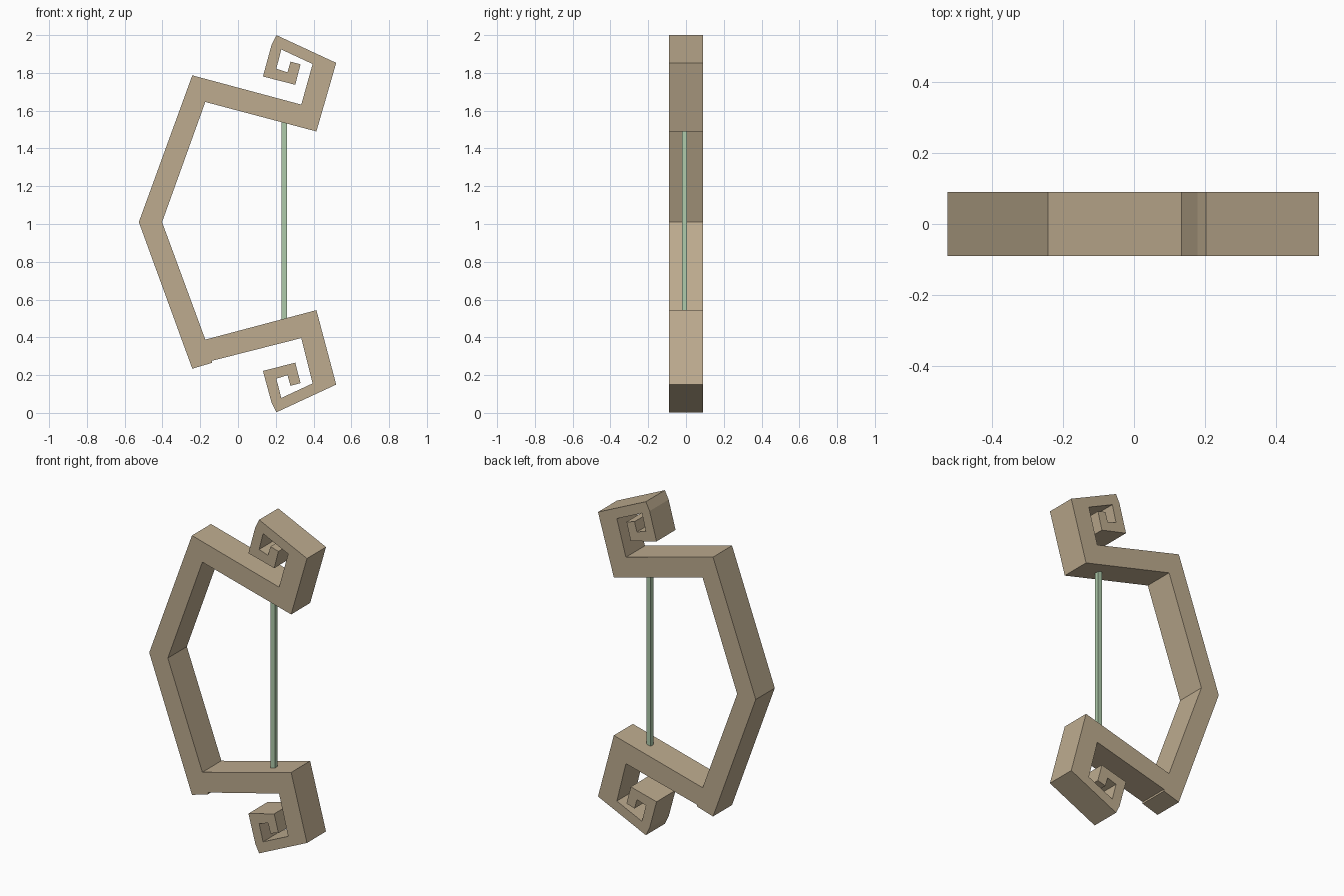
import bpy, bmesh

if "Cube" in bpy.data.objects:
    bpy.data.objects.remove(bpy.data.objects["Cube"])


def material(name, rgb):
    m = bpy.data.materials.new(name)
    m.diffuse_color = (*rgb, 1)
    m.use_nodes = True
    m.node_tree.nodes["Principled BSDF"].inputs["Base Color"].default_value = m.diffuse_color
    return m


def add_object(name, bm, mat):
    bmesh.ops.recalc_face_normals(bm, faces=bm.faces)
    mesh = bpy.data.meshes.new(name)
    bm.to_mesh(mesh)
    bm.free()
    mesh.materials.append(mat)
    obj = bpy.data.objects.new(name, mesh)
    bpy.context.collection.objects.link(obj)
    return obj


wood = material("pale wood", (0.51, 0.41, 0.275))
green = material("pale green", (0.43, 0.60, 0.41))

HALF = 0.09  # half depth of the bow

# Upper limb, outer side, from the grip to the scroll
outer = [(-0.525, 1.01), (-0.242, 1.787), (0.335, 1.632)]
# Squared scroll at the limb tip, from inside the curl round to the outside
scroll = [(0.395, 1.847), (0.229, 1.924), (0.203, 1.822), (0.262, 1.803),
          (0.278, 1.860), (0.331, 1.845), (0.303, 1.737), (0.132, 1.781),
          (0.178, 1.950), (0.203, 2.0), (0.52, 1.853)]
# Inner side of the limb, from the tip back to the grip
inner = [(0.415, 1.490), (-0.173, 1.646), (-0.402, 1.01)]


def flip(points, total):
    return [(x, total - z) if z != 1.01 else (x, z) for x, z in points]


upper = outer + scroll + inner
# Lower limb is mirrored, with a small step on its outer side
low_outer = flip(outer, 2.028)
low_outer[1] = (-0.242, 0.234)
low_outer[2:2] = [(-0.137, 0.265), (-0.137, 0.276)]
lower = low_outer + flip(scroll, 2.003) + flip(inner, 2.034)

# Bow: both limbs as one extruded profile
profile = upper + lower[::-1][1:-1]
bm = bmesh.new()
face = bm.faces.new([bm.verts.new((x, -HALF, z)) for x, z in profile])
ext = bmesh.ops.extrude_face_region(bm, geom=[face], use_keep_orig=True)
verts = [v for v in ext["geom"] if isinstance(v, bmesh.types.BMVert)]
bmesh.ops.translate(bm, vec=(0, 2 * HALF, 0), verts=verts)
add_object("bow", bm, wood)

# String: thin square bar between the limbs
bm = bmesh.new()
bmesh.ops.create_cube(bm, size=1)
for v in bm.verts:
    v.co = (0.245 + v.co.x * 0.028, -0.008 + v.co.y * 0.028,
            1.015 + v.co.z * 1.06)
add_object("string", bm, green)
